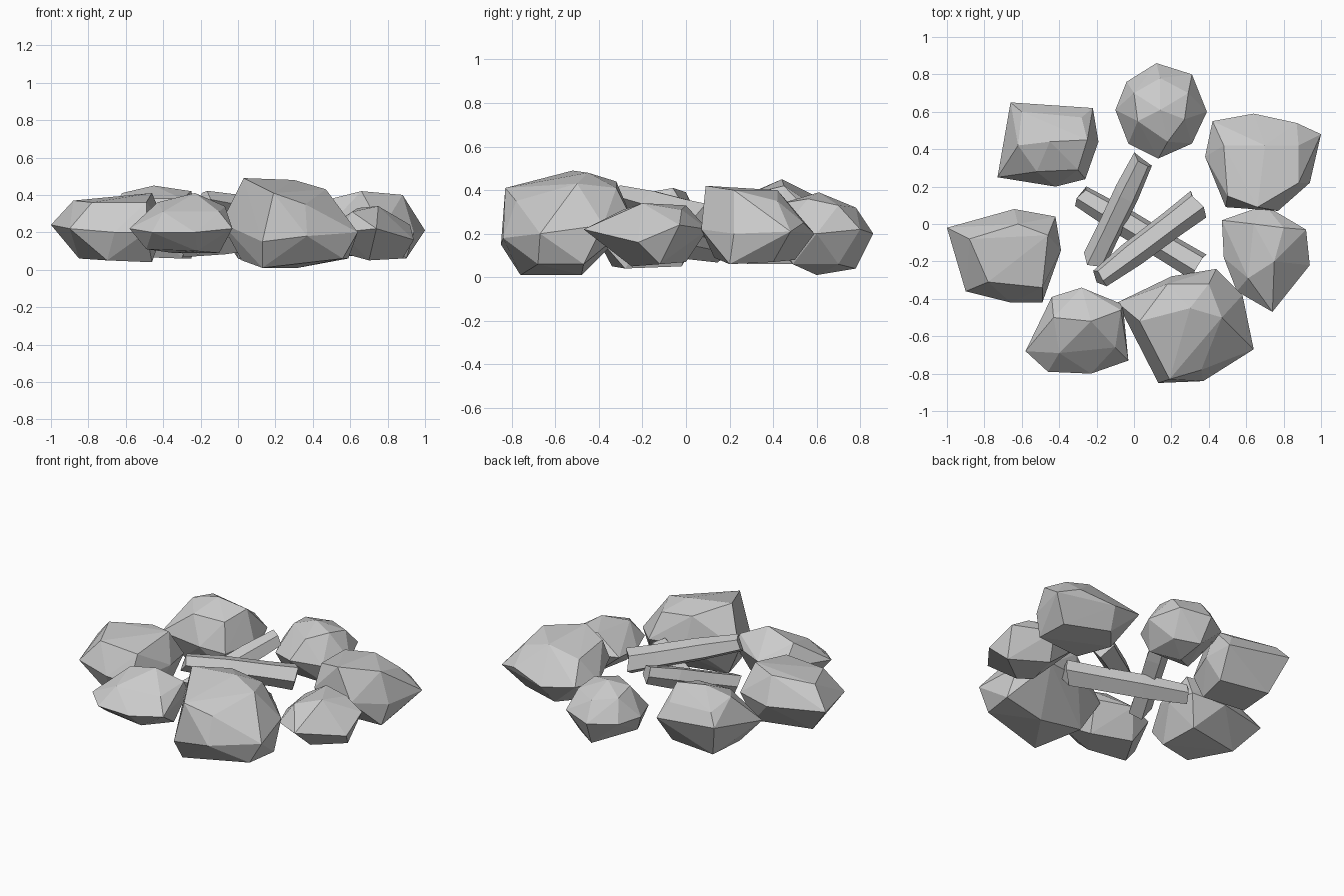
import bpy, bmesh, random
from mathutils import Vector

random.seed(4)


def finish(bm, name):
    bmesh.ops.recalc_face_normals(bm, faces=bm.faces[:])
    me = bpy.data.meshes.new(name)
    bm.to_mesh(me)
    bm.free()
    ob = bpy.data.objects.new(name, me)
    bpy.context.collection.objects.link(ob)
    return ob


def rock(name, girdle, crown, base):
    """Chiselled stone: hull of a widest outline, crown points and base points."""
    bm = bmesh.new()
    for p in girdle + crown + base:
        bm.verts.new(p)
    r = bmesh.ops.convex_hull(bm, input=bm.verts[:])
    junk = set(r["geom_interior"]) | set(r["geom_unused"])
    bmesh.ops.delete(bm, geom=[g for g in junk if isinstance(g, bmesh.types.BMVert)], context='VERTS')
    return finish(bm, name)


# Ring of stones
rock("stone_back_left",
     [(-.66, .65, .30), (-.22, .62, .24), (-.19, .44, .22), (-.26, .24, .2),
      (-.42, .20, .22), (-.73, .25, .22)],
     [(-.62, .42, .41), (-.45, .44, .45), (-.25, .45, .42), (-.30, .29, .38),
      (-.52, .28, .38), (-.28, .57, .34), (-.60, .60, .37)],
     [(-.60, .30, .07), (-.30, .28, .06), (-.25, .50, .06), (-.58, .55, .07)])
rock("stone_back",
     [(.12, .86, .2), (.31, .80, .22), (.39, .60, .2), (.31, .43, .2),
      (.13, .35, .22), (-.03, .43, .2), (-.10, .61, .21), (-.04, .76, .2)],
     [(.14, .61, .39), (.27, .56, .36), (.02, .55, .36), (.0, .70, .34),
      (.14, .78, .32), (.29, .70, .33), (.18, .44, .34)],
     [(.14, .60, .01), (.14, .78, .04), (.0, .50, .06), (.29, .49, .06), (.28, .70, .06)])
rock("stone_right_back",
     [(.42, .55, .24), (.64, .59, .2), (.87, .54, .25), (1, .48, .21),
      (.94, .22, .2), (.77, .07, .22), (.49, .09, .24), (.38, .36, .22)],
     [(.66, .09, .42), (.88, .22, .40), (.50, .15, .38), (.48, .42, .36),
      (.70, .42, .40), (.88, .42, .35)],
     [(.55, .13, .09), (.90, .20, .06), (.88, .40, .07), (.60, .50, .08), (.48, .36, .08)])
rock("stone_right",
     [(.70, .10, .22), (.92, -.03, .24), (.94, -.22, .16), (.74, -.47, .22),
      (.55, -.36, .2), (.48, -.18, .2), (.47, .02, .22)],
     [(.61, -.29, .31), (.75, -.20, .34), (.64, .0, .33), (.80, -.02, .31)],
     [(.70, -.25, .05), (.88, -.12, .06), (.65, .0, .07), (.59, -.23, .08)])
rock("stone_front_right",
     [(.44, -.24, .25), (.58, -.38, .24), (.64, -.67, .20), (.37, -.84, .18),
      (.13, -.85, .15), (-.09, -.42, .25), (.20, -.28, .26)],
     [(.03, -.52, .49), (.30, -.45, .48), (.47, -.50, .43), (.19, -.83, .41),
      (.40, -.32, .41), (.18, -.32, .44), (.36, -.78, .35)],
     [(.13, -.76, .01), (.32, -.48, .01), (.59, -.47, .06), (.56, -.68, .06), (.02, -.47, .05)])
rock("stone_front_left",
     [(-.28, -.34, .26), (-.06, -.43, .27), (-.03, -.73, .22), (-.23, -.80, .2),
      (-.46, -.79, .2), (-.58, -.68, .22), (-.44, -.39, .24)],
     [(-.43, -.50, .36), (-.23, -.52, .41), (-.07, -.46, .34), (-.10, -.66, .31), (-.40, -.69, .31)],
     [(-.49, -.66, .11), (-.22, -.69, .10), (-.10, -.52, .09), (-.35, -.43, .09)])
rock("stone_left",
     [(-1, -.02, .24), (-.64, .08, .22), (-.42, .04, .24), (-.39, -.14, .24),
      (-.49, -.42, .2), (-.66, -.42, .2), (-.90, -.36, .22)],
     [(-.88, -.08, .37), (-.62, .0, .39), (-.46, -.06, .41), (-.49, -.34, .36), (-.78, -.31, .36)],
     [(-.85, -.10, .06), (-.48, -.02, .05), (-.46, -.28, .04), (-.70, -.34, .05)])


def log(name, a, b, ra, rb):
    """Roughly hewn five-sided log from a to b."""
    a, b = Vector(a), Vector(b)
    d = (b - a).normalized()
    side = d.cross(Vector((0, 0, 1))).normalized()
    up = side.cross(d)
    shape = [(1, .1), (.35, .95), (-.7, .75), (-1, -.3), (.1, -1)]
    bm = bmesh.new()
    rows = []
    for t, swell in ((0, 1), (.35, 1.12), (.75, 1), (1, 1)):
        r = (ra + (rb - ra) * t) * swell
        rows.append([bm.verts.new(a.lerp(b, t) + side * u * r + up * v * r
                                  + d * random.uniform(-.03, .03)) for u, v in shape])
    for p, q in zip(rows, rows[1:]):
        for i in range(5):
            j = (i + 1) % 5
            bm.faces.new((p[i], p[j], q[j], q[i]))
    bm.faces.new(rows[0])
    bm.faces.new(rows[-1])
    return finish(bm, name)


# Crossed logs in the middle
log("log_bottom", (-.27, .14, .13), (.33, -.22, .21), .06, .078)
log("log_middle", (.05, .35, .35), (-.21, -.19, .15), .058, .068)
log("log_top", (-.18, -.29, .37), (.35, .11, .26), .055, .082)
